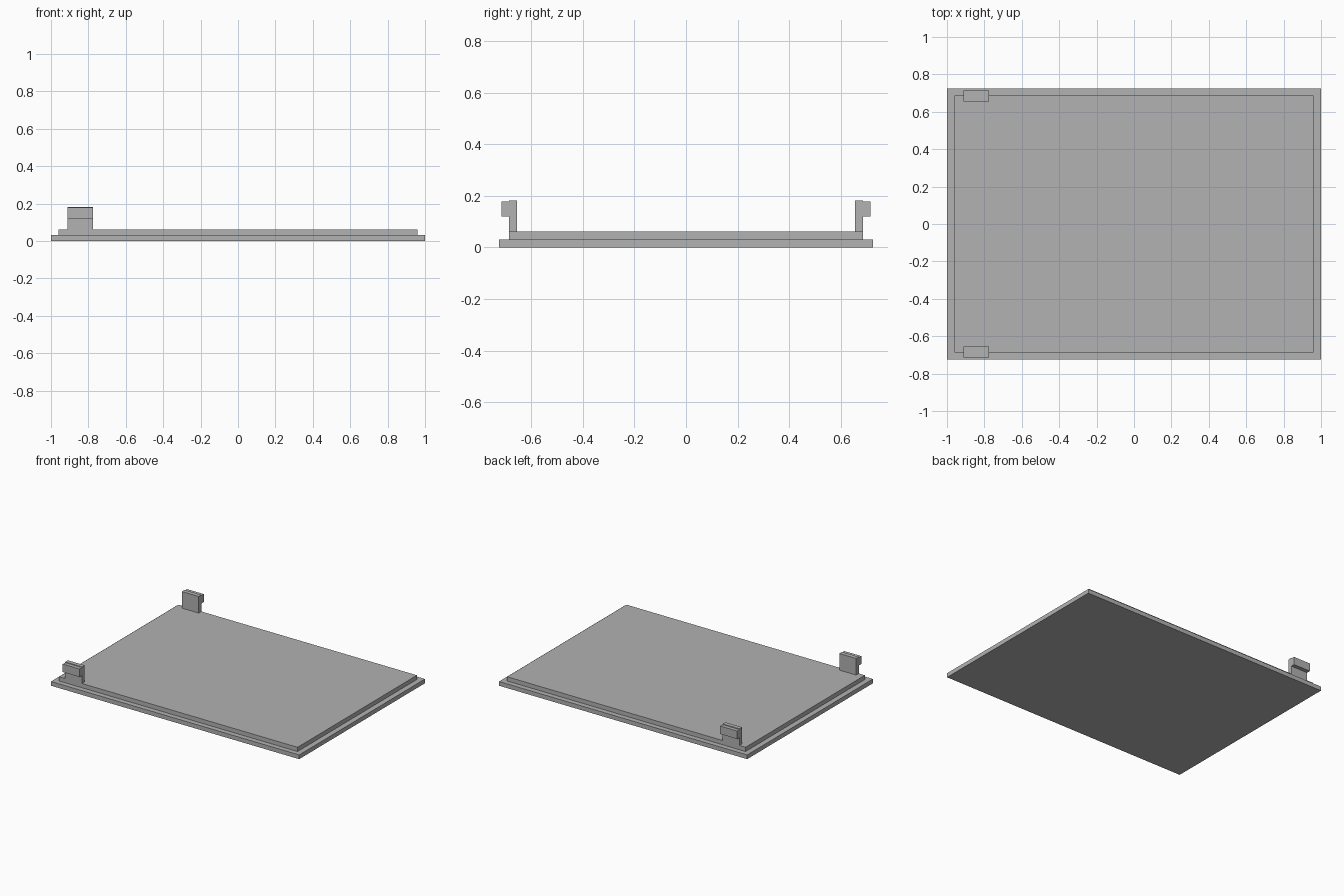
import bpy
import bmesh

cube = bpy.data.objects.get("Cube")
if cube:
    bpy.data.objects.remove(cube, do_unlink=True)

# One plain grey for the whole lid
GREY = (0.445, 0.445, 0.445, 1.0)
grey = bpy.data.materials.new("grey plastic")
grey.use_nodes = True
grey.diffuse_color = GREY
grey.node_tree.nodes["Principled BSDF"].inputs["Base Color"].default_value = GREY


def extrude_profile(name, profile, x0, x1):
    """Extrude a closed (y, z) outline along x."""
    mesh = bpy.data.meshes.new(name)
    bm = bmesh.new()
    face = bm.faces.new([bm.verts.new((x0, y, z)) for y, z in profile])
    result = bmesh.ops.extrude_face_region(bm, geom=[face])
    moved = [v for v in result["geom"] if isinstance(v, bmesh.types.BMVert)]
    bmesh.ops.translate(bm, verts=moved, vec=(x1 - x0, 0, 0))
    bmesh.ops.recalc_face_normals(bm, faces=bm.faces)
    bm.to_mesh(mesh)
    bm.free()
    mesh.materials.append(grey)
    obj = bpy.data.objects.new(name, mesh)
    bpy.context.collection.objects.link(obj)
    return obj


def slab(name, half_x, half_y, z0, z1):
    outline = [(-half_y, z0), (half_y, z0), (half_y, z1), (-half_y, z1)]
    return extrude_profile(name, outline, -half_x, half_x)


# Stepped lid
BASE_TOP, STEP_TOP = 0.031, 0.062
slab("base_plate", 1.0, 0.724, 0, BASE_TOP)
slab("raised_panel", 0.961, 0.687, BASE_TOP, STEP_TOP)

# Hooked clips on the front and back edges, stem slightly taller than the hook
clip = [(0.656, STEP_TOP), (0.687, STEP_TOP), (0.687, 0.12), (0.715, 0.12),
        (0.715, 0.178), (0.687, 0.178), (0.687, 0.183), (0.656, 0.183)]
for name, side in (("front_clip", -1), ("back_clip", 1)):
    extrude_profile(name, [(side * y, z) for y, z in clip], -0.912, -0.776)
